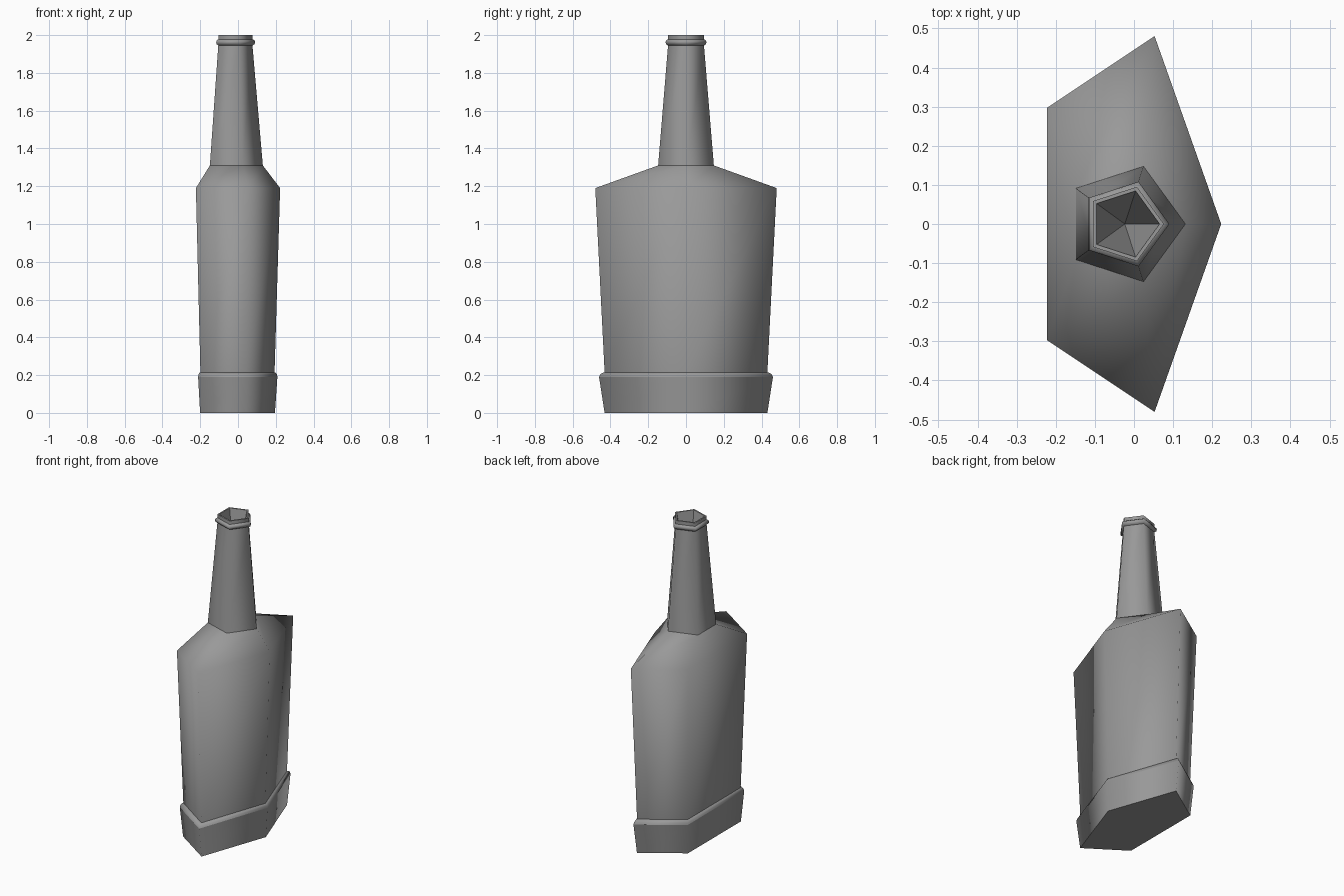
import bpy
import bmesh
from math import cos, sin, tau

cube = bpy.data.objects.get("Cube")
if cube:
    bpy.data.objects.remove(cube, do_unlink=True)

SIDES = 5
AXIS_X = -0.0235

glass = bpy.data.materials.new("grey glass")
glass.use_nodes = True
GREY = (0.32, 0.32, 0.32, 1)
glass.diffuse_color = GREY
glass.node_tree.nodes["Principled BSDF"].inputs["Base Color"].default_value = GREY


def lathe(name, profile, sharp=(), cap_bottom=False, pit=None):
    """Five-sided rings from (height, x radius, y radius); sharp lists ring indices."""
    bm = bmesh.new()
    rings = []
    for z, rx, ry in profile:
        rings.append([bm.verts.new((AXIS_X + rx * cos(tau * i / SIDES),
                                    ry * sin(tau * i / SIDES), z))
                      for i in range(SIDES)])
    for low, high in zip(rings, rings[1:]):
        for i in range(SIDES):
            j = (i + 1) % SIDES
            bm.faces.new((low[i], low[j], high[j], high[i]))
    if cap_bottom:
        bm.faces.new(rings[0][::-1])
    if pit is not None:
        tip = bm.verts.new((AXIS_X, 0, pit))
        for i in range(SIDES):
            face = bm.faces.new((rings[-1][i], rings[-1][(i + 1) % SIDES], tip))
            for edge in face.edges:
                edge.smooth = False
    for face in bm.faces:
        face.smooth = True
    for k in sharp:
        for i in range(SIDES):
            edge = bm.edges.get((rings[k][i], rings[k][(i + 1) % SIDES]))
            edge.smooth = False
    mesh = bpy.data.meshes.new(name)
    bm.to_mesh(mesh)
    bm.free()
    mesh.materials.append(glass)
    obj = bpy.data.objects.new(name, mesh)
    bpy.context.collection.objects.link(obj)
    return obj


# Flared foot with a rounded upper edge
lathe("base", [(0, 0.219, 0.453), (0.19, 0.232, 0.484), (0.203, 0.230, 0.478),
               (0.212, 0.224, 0.465), (0.215, 0.217, 0.453)],
      sharp=(0, 1), cap_bottom=True)

# Flattened body and sloping shoulder
lathe("body", [(0.215, 0.217, 0.453), (1.19, 0.2465, 0.505), (1.31, 0.155, 0.155)])

# Tapered neck
lathe("neck", [(1.31, 0.155, 0.155), (1.945, 0.1, 0.1)])

# Raised ring below the mouth
lathe("neck_ring", [(1.945, 0.1, 0.1), (1.952, 0.111, 0.111), (1.962, 0.114, 0.114),
                    (1.972, 0.111, 0.111), (1.978, 0.1, 0.1)])

# Lip with a tapering hollow
lathe("mouth", [(1.978, 0.1, 0.1), (2.0, 0.1, 0.1), (2.0, 0.089, 0.089)],
      sharp=(1, 2), pit=1.6)
